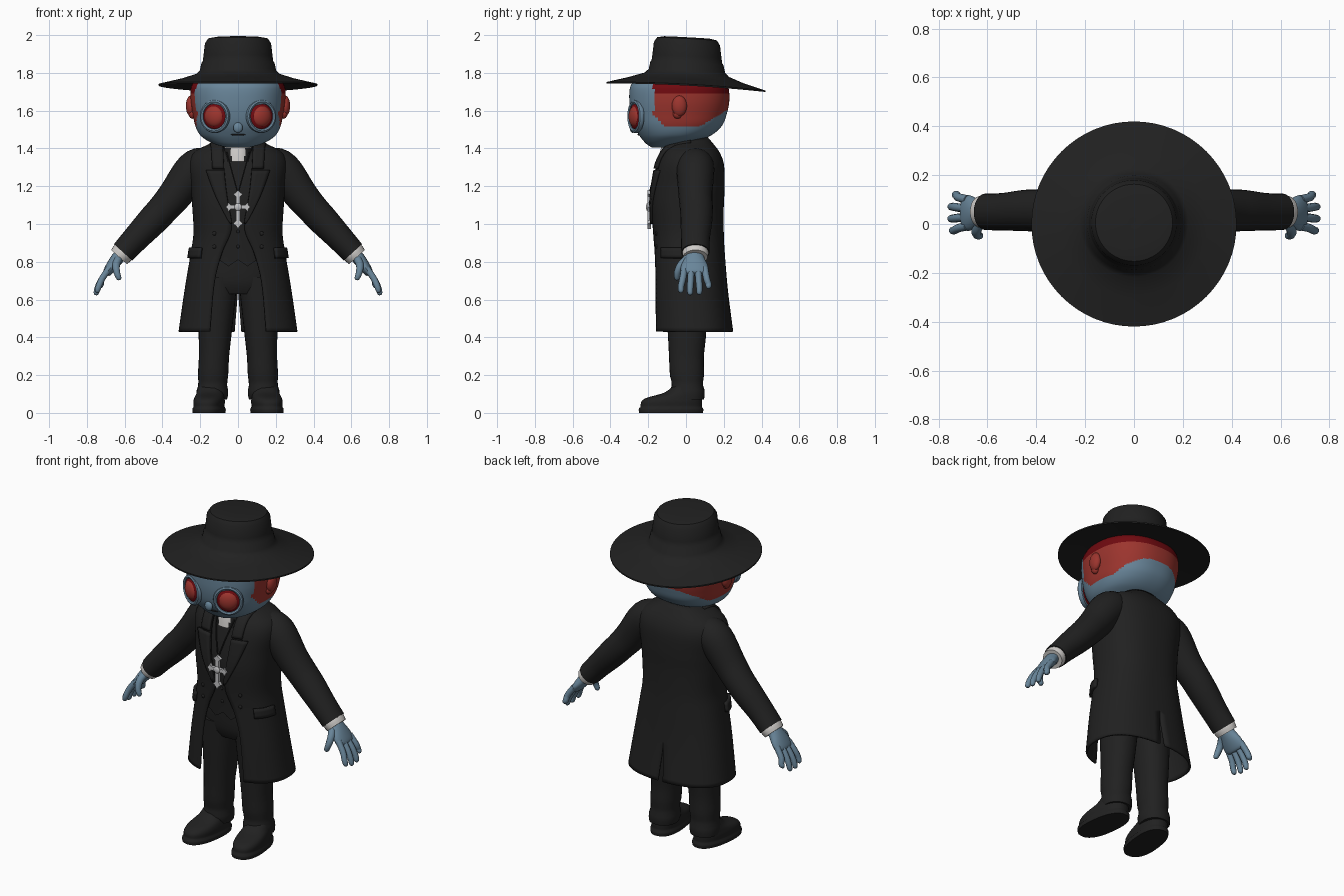
import bpy, bmesh, math
from mathutils import Matrix, Vector

if "Cube" in bpy.data.objects:
    bpy.data.objects.remove(bpy.data.objects["Cube"])


def material(name, c):
    m = bpy.data.materials.new(name)
    m.diffuse_color = (*c, 1)
    m.use_nodes = True
    m.node_tree.nodes["Principled BSDF"].inputs["Base Color"].default_value = m.diffuse_color
    return m


BLACK = material("black_cloth", (.015, .015, .015))
BLUE = material("blue_skin", (.14, .235, .32))
RED = material("red", (.33, .035, .027))
MAROON = material("dark_red", (.16, .003, .005))
WHITE = material("white_cloth", (.62, .6, .58))
SILVER = material("silver", (.55, .55, .56))


def sample(T, u):
    # smooth interpolation of table rows keyed by their first column
    u = min(max(u, T[0][0]), T[-1][0])
    i = 0
    while i < len(T) - 2 and u > T[i + 1][0]:
        i += 1
    h = T[i + 1][0] - T[i][0]
    s = (u - T[i][0]) / h

    def slope(j, k):
        a, b = T[max(j - 1, 0)], T[min(j + 1, len(T) - 1)]
        return (b[k] - a[k]) / (b[0] - a[0])
    return [(2*s**3 - 3*s*s + 1) * T[i][k] + (s**3 - 2*s*s + s) * h * slope(i, k)
            + (3*s*s - 2*s**3) * T[i + 1][k] + (s**3 - s*s) * h * slope(i + 1, k)
            for k in range(1, len(T[0]))]


def make(name, bm, mats, mirror=False, thick=0):
    me = bpy.data.meshes.new(name)
    bm.to_mesh(me)
    bm.free()
    ob = bpy.data.objects.new(name, me)
    bpy.context.collection.objects.link(ob)
    for m in mats:
        me.materials.append(m)
    if mirror:
        ob.modifiers.new("mirror", 'MIRROR').merge_threshold = .0005
    if thick:
        s = ob.modifiers.new("thickness", 'SOLIDIFY')
        s.thickness, s.offset = thick, -1
    return ob


def grid(rings, closed=True, caps=True):
    bm = bmesh.new()
    R = [[bm.verts.new(p) for p in r] for r in rings]
    n = len(R[0])
    for a, b in zip(R, R[1:]):
        for i in range(n if closed else n - 1):
            j = (i + 1) % n
            bm.faces.new((a[i], a[j], b[j], b[i]))
    if closed and caps:
        bm.faces.new(R[0][::-1])
        bm.faces.new(R[-1])
        bmesh.ops.recalc_face_normals(bm, faces=bm.faces)
    return bm


def spow(v, e):
    return math.copysign(abs(v) ** (2 / e), v)


def point(T, z, t, e, off=0):
    # rows: z, front y, back y, half width, optional x centre; t = 0 faces front
    yf, yb, rx, *xc = sample(T, z)
    return Vector(((xc[0] if xc else 0) + (rx + off) * spow(math.sin(t), e),
                   (yf + yb) / 2 - ((yb - yf) / 2 + off) * spow(math.cos(t), e), z))


def levels(a, b, n):
    return [a + (b - a) * i / n for i in range(n + 1)]


def loft(T, rows, n=32, e=2.2):
    return grid([[point(T, z, 2 * math.pi * i / n, e) for i in range(n)]
                 for z in levels(T[0][0], T[-1][0], rows)])


def tube(pts, n=12, steps=4):
    # points: x, y, z, radius, width factor along y
    T = [(i, *p) for i, p in enumerate(pts)]
    P = [sample(T, u) for u in levels(0, len(pts) - 1, steps * (len(pts) - 1))]
    rings = []
    for i, p in enumerate(P):
        d = (Vector(P[min(i + 1, len(P) - 1)][:3]) - Vector(P[max(i - 1, 0)][:3])).normalized()
        u = (Vector((0, 1, 0)) - d * d.y).normalized()
        v = d.cross(u)
        rings.append([Vector(p[:3]) + u * math.cos(a) * p[3] * p[4] + v * math.sin(a) * p[3]
                      for a in (2 * math.pi * k / n for k in range(n))])
    return grid(rings)


def ball(name, loc, scale, mat, mirror=False, turn=0, seg=20):
    bm = bmesh.new()
    M = Matrix.Translation(loc) @ Matrix.Rotation(turn, 4, 'Z') @ Matrix.Diagonal((*scale, 1))
    bmesh.ops.create_uvsphere(bm, u_segments=seg, v_segments=seg // 2, radius=1, matrix=M)
    return make(name, bm, [mat], mirror)


# hat: turned profile, brim drooping toward the back
profile = [(.004, 1.995), (.12, 2.0), (.158, 1.993), (.175, 1.968), (.183, 1.9), (.187, 1.872),
           (.193, 1.866), (.202, 1.825), (.222, 1.805), (.3, 1.78), (.42, 1.752), (.42, 1.744),
           (.3, 1.755), (.2, 1.765), (.004, 1.765)]
rings = []
for r, z in profile:
    ring = []
    for k in range(64):
        a = 2 * math.pi * k / 64
        y = r * math.sin(a)
        ring.append((r * math.cos(a), y + (.005 if r < .25 else 0), z - .045 * ((y + .42) / .84) ** 2))
    rings.append(ring)
make("hat", grid(rings), [BLACK])

# head with red rear mask
HEAD = [(1.405, -.18, -.1, .06), (1.42, -.205, -.02, .115), (1.44, -.225, .06, .16), (1.47, -.248, .135, .2),
        (1.52, -.277, .19, .226), (1.58, -.293, .215, .239), (1.65, -.3, .229, .25),
        (1.72, -.297, .225, .25), (1.755, -.28, .205, .235)]
bm = loft(HEAD, 60, 96, 2.3)
for f in bm.faces:
    c = f.calc_center_median()
    edge = 1.515 + max(0, .6 * (c.y - .07)) + max(0, -.11 - c.y)
    if c.y > -.172 and c.z > edge:
        f.material_index = 2 if c.z > 1.69 else 1
make("head", bm, [BLUE, RED, MAROON])
ball("ear", (.25, -.035, 1.625), (.026, .04, .055), RED, True)
ball("ear_lobe", (.24, -.045, 1.585), (.022, .025, .028), RED, True)

# eyes in raised sockets
ex, ez = .122, 1.57
yf, yb, rx = sample(HEAD, ez)
ey = (yf + yb) / 2 - (yb - yf) / 2 * (1 - (ex / rx) ** 2.3) ** (1 / 2.3)
turn = math.radians(24)
ball("eye_socket", (ex, ey, ez), (.068, .022, .07), MAROON, True, turn, 28)
ball("eyeball", (ex + .003, ey - .004, ez), (.054, .029, .056), RED, True, turn, 28)
rings = []
for i in range(36):
    a = 2 * math.pi * i / 36
    rings.append([Matrix.Translation((ex, ey, ez)) @ Matrix.Rotation(turn, 4, 'Z') @ Vector((
        (.074 + .012 * math.cos(b)) * math.cos(a), .016 * math.sin(b),
        (.077 + .012 * math.cos(b)) * math.sin(a))) for b in (2 * math.pi * k / 8 for k in range(8))])
bm = grid(rings + rings[:1], caps=False)
bmesh.ops.remove_doubles(bm, verts=bm.verts, dist=1e-5)
bmesh.ops.recalc_face_normals(bm, faces=bm.faces)
make("eye_rim", bm, [BLUE], True)
ball("nose", (0, -.282, 1.51), (.025, .016, .028), BLUE)
ball("mouth", (0, -.25, 1.473), (.04, .007, .005), BLACK)

# neck and collar with a white tab
make("neck", loft([(1.34, -.12, .02, .065), (1.45, -.12, .02, .065)], 2, 24), [BLUE])
bm = loft([(1.33, -.147, .03, .078), (1.37, -.14, .03, .075), (1.412, -.13, .03, .07)], 8, 48)
for f in bm.faces:
    c = f.calc_center_median()
    f.material_index = int(abs(c.x) < .036 or c.z > 1.4)
make("collar", bm, [BLACK, WHITE])

# coat surface and its front opening
COAT = [(.43, -.175, .25, .315), (.65, -.175, .222, .283), (.85, -.172, .205, .25), (.95, -.175, .2, .236),
        (1.1, -.185, .2, .243), (1.2, -.178, .205, .25), (1.32, -.155, .2, .262),
        (1.385, -.125, .175, .23), (1.43, -.09, .14, .14), (1.46, -.06, .115, .1)]
OPEN = [(.43, .15), (.7, .125), (.85, .085), (.95, .04), (1.0, .035), (1.15, .06), (1.3, .075), (1.46, .08)]
E = 2.4


def t_at(x, z):
    return math.asin(min(1, max(0, x) / sample(COAT, z)[2]) ** (E / 2))


def gap(z):
    return sample(OPEN, z)[0]


def patch(name, zs, lo, hi, n, off, thick):
    bm = grid([[point(COAT, z, t, E, off) for t in levels(lo(z), hi(z), n)] for z in zs], closed=False)
    return make(name, bm, [BLACK], True, thick)


patch("coat", levels(.43, 1.46, 44), lambda z: t_at(gap(z), z),
      lambda z: math.pi - t_at(.018 * max(0, .65 - z) / .22, z), 28, 0, .012)
patch("lapel", levels(1.0, 1.285, 14), lambda z: t_at(gap(z) - .004, z),
      lambda z: t_at(gap(z) + .004 + .085 * ((z - 1) / .285) ** .8, z), 4, .012, .014)
patch("coat_collar", levels(1.295, 1.45, 10), lambda z: t_at(gap(z) - .004, z),
      lambda z: t_at(gap(z) + .055, z), 4, .014, .014)
patch("pocket_flap", levels(.82, .875, 3), lambda z: .8, lambda z: 1.45, 8, .016, .018)
for z in (.88, .95):
    p = point(COAT, z, t_at(.125, z), E)
    ball("coat_button", p, (.011, .007, .011), BLACK, True, seg=12)

# vest with a pointed hem
VEST = [(.81, -.145, .15, .2), (.95, -.155, .15, .205), (1.1, -.168, .15, .21), (1.2, -.158, .15, .21),
        (1.3, -.137, .15, .2), (1.37, -.115, .11, .12), (1.4, -.09, .06, .08)]
bm = loft(VEST, 20, 64, 2.4)
for v in bm.verts:
    if v.co.z < .815 and v.co.y < 0:
        v.co.z -= .035 * max(0, 1 - abs(abs(v.co.x) - .05) / .05)
make("vest", bm, [BLACK])
for z in (.88, .96):
    ball("vest_button", (0, sample(VEST, z)[0], z), (.009, .006, .009), BLACK, seg=12)

# trousers
make("hips", loft([(.63, -.09, .1, .17), (.68, -.115, .125, .205), (.85, -.125, .13, .2)], 6), [BLACK])
LEG = [(.07, -.07, .095, .08, .138), (.11, -.085, .1, .085, .136), (.15, -.075, .09, .076, .134),
       (.2, -.085, .095, .08, .132), (.3, -.09, .095, .08, .127), (.4, -.095, .105, .086, .122),
       (.55, -.105, .115, .096, .115), (.72, -.115, .12, .105, .107)]
make("trouser_leg", loft(LEG, 26, 28), [BLACK], True)

# shoes turned slightly outward
SHOE = [(0, -.25, .09, .083, .14), (.022, -.252, .092, .085, .14), (.03, -.243, .085, .079, .14),
        (.06, -.238, .085, .08, .14), (.08, -.21, .085, .077, .14), (.105, -.12, .085, .072, .14),
        (.14, -.07, .085, .065, .14)]
bm = loft(SHOE, 18, 36, 2.4)
bmesh.ops.rotate(bm, verts=bm.verts, cent=(.14, .03, 0), matrix=Matrix.Rotation(math.radians(7), 3, 'Z'))
make("shoe", bm, [BLACK], True)

# sleeves and cuffs
make("sleeve", tube([(.13, .05, 1.32, .06, 1), (.17, .05, 1.315, .09, 1), (.235, .05, 1.285, .1, 1),
                     (.33, .05, 1.157, .09, 1), (.395, .055, 1.08, .083, 1.05), (.455, .055, 1.015, .08, 1.05),
                     (.54, .05, .925, .071, 1.08), (.608, .05, .85, .065, 1.15)], 24), [BLACK], True)
make("shirt_cuff", tube([(.59, .05, .87, .058, 1.15), (.612, .05, .845, .06, 1.15),
                         (.63, .05, .825, .056, 1.15)], 24), [WHITE], True)

# hands
make("palm", tube([(.61, .045, .85, .034, 1.3), (.64, .045, .815, .034, 1.6), (.67, .045, .775, .03, 2.4),
                   (.695, .045, .74, .022, 3), (.7, .045, .733, .008, 3)], 20), [BLUE], True)
for i in range(4):
    y = -.008 + i * .036
    s = (0, .012, .01, -.022)[i]
    w = .045 + (y - .045) * 1.35
    make("finger", tube([(.682, y, .765, .018, 1), (.72, (y + w) / 2, .71, .0175, 1),
                         (.737 + s / 2, w, .67 - s / 2, .0165, 1), (.745 + s / 2, w, .645 - s, .014, 1),
                         (.747 + s / 2, w, .635 - s, .005, 1)], 10, 3), [BLUE], True)
make("thumb", tube([(.63, .01, .82, .022, 1), (.645, -.025, .785, .021, 1), (.642, -.045, .745, .018, 1),
                    (.63, -.048, .712, .014, 1), (.627, -.048, .703, .005, 1)], 10, 3), [BLUE], True)

# pendant cross with flared arms
bm = bmesh.new()
for k, length in enumerate((.09, .065, .116, .065)):
    outline = [(-.011, 0), (-.011, length * .62), (-.025, length * .76), (-.01, length * .86), (0, length),
               (.01, length * .86), (.025, length * .76), (.011, length * .62), (.011, 0)]
    M = Matrix.Translation((0, -.204 + .0004 * (k % 2), 1.09)) @ Matrix.Rotation(k * math.pi / 2, 4, 'Y')
    f = bm.faces.new([bm.verts.new(M @ Vector((x, 0, z))) for x, z in outline])
    out = bmesh.ops.extrude_face_region(bm, geom=[f])
    bmesh.ops.translate(bm, vec=(0, .018, 0), verts=[v for v in out["geom"] if isinstance(v, bmesh.types.BMVert)])
bmesh.ops.recalc_face_normals(bm, faces=bm.faces)
make("pendant_cross", bm, [SILVER])
ball("cross_boss", (0, -.204, 1.09), (.02, .008, .02), SILVER)
make("necklace", tube([(.004, -.19, 1.175, .004, 1), (.03, -.166, 1.27, .004, 1),
                       (.06, -.12, 1.38, .004, 1)], 6), [BLACK], True)

# smooth shading with crisp edges
for ob in bpy.context.scene.objects:
    ob.select_set(True)
    bpy.context.view_layer.objects.active = ob
bpy.ops.object.shade_smooth_by_angle(angle=math.radians(40))
